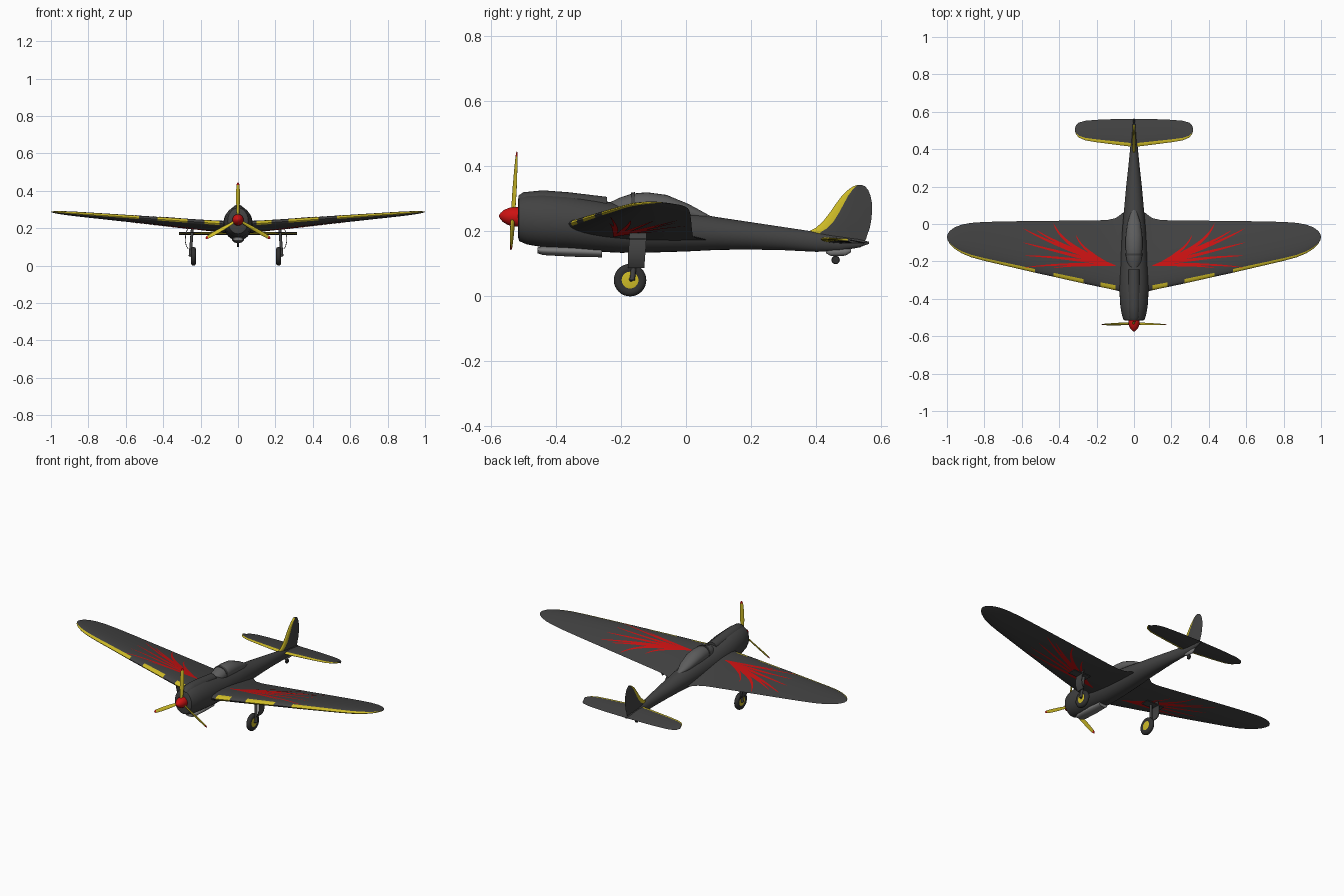
import bpy, bmesh
from math import sin, cos, pi, radians, sqrt
from mathutils import Matrix, Vector

if "Cube" in bpy.data.objects:
    bpy.data.objects.remove(bpy.data.objects["Cube"])


def mat(name, col):
    m = bpy.data.materials.new(name)
    m.diffuse_color = (*col, 1)
    m.use_nodes = True
    m.node_tree.nodes["Principled BSDF"].inputs["Base Color"].default_value = m.diffuse_color
    return m


DARK = mat("dark_grey", (0.055, 0.055, 0.055))
YELLOW = mat("yellow", (0.62, 0.5, 0.02))
RED = mat("red", (0.6, 0.006, 0.006))
GLASS = mat("canopy_grey", (0.11, 0.11, 0.11))
METAL = mat("metal_grey", (0.2, 0.2, 0.2))
TYRE = mat("tyre", (0.03, 0.03, 0.03))


def finish(name, bm, mats, mirror=False, angle=35):
    me = bpy.data.meshes.new(name)
    bm.to_mesh(me)
    bm.free()
    ob = bpy.data.objects.new(name, me)
    bpy.context.collection.objects.link(ob)
    for m in mats:
        me.materials.append(m)
    if mirror:
        ob.modifiers.new("mirror", 'MIRROR').use_clip = True
    bpy.ops.object.select_all(action='DESELECT')
    ob.select_set(True)
    bpy.context.view_layer.objects.active = ob
    bpy.ops.object.shade_smooth_by_angle(angle=radians(angle))
    return ob


def loft(name, rings, mats, pick=None, mirror=False, caps=(True, True), xf=None, angle=35):
    """Skin closed rings; pick(i, j) chooses the material slot."""
    bm = bmesh.new()
    vs = [[bm.verts.new(p) for p in r] for r in rings]
    n = len(rings[0])
    for i in range(len(vs) - 1):
        for j in range(n):
            k = (j + 1) % n
            f = bm.faces.new((vs[i][j], vs[i][k], vs[i + 1][k], vs[i + 1][j]))
            f.material_index = pick(i, j) if pick else 0
    for use, r in zip(caps, (vs[0], vs[-1])):
        if use:
            f = bm.faces.new(r)
            f.material_index = pick(0 if r is vs[0] else len(vs) - 2, 0) if pick else 0
    bmesh.ops.recalc_face_normals(bm, faces=bm.faces)
    if xf:
        bmesh.ops.transform(bm, matrix=xf, verts=bm.verts)
    return finish(name, bm, mats, mirror, angle)


def body(name, secs, m, n=24):
    """Elliptical sections (y, half width, top, bottom)."""
    rings = [[(w * sin(2 * pi * k / n), y, (t + b) / 2 + (t - b) / 2 * cos(2 * pi * k / n))
              for k in range(n)] for y, w, t, b in secs]
    return loft(name, rings, [m])


def lathe_x(name, prof, c, m, n=32):
    rings = [[(c[0] + x, c[1] + r * cos(2 * pi * k / n), c[2] + r * sin(2 * pi * k / n))
              for k in range(n)] for x, r in prof]
    return loft(name, rings, [m])


# Fuselage, upper cowl, canopy and chin scoop
body("fuselage", [(-.517, .045, .297, .185), (-.513, .055, .308, .17), (-.49, .064, .314, .16),
                  (-.44, .073, .316, .151), (-.36, .078, .31, .145), (-.28, .077, .298, .138),
                  (-.2, .073, .284, .134), (-.1, .067, .273, .135), (0, .06, .26, .138),
                  (.1, .051, .243, .143), (.2, .042, .228, .144), (.3, .031, .213, .142),
                  (.4, .021, .198, .137), (.47, .015, .187, .139), (.53, .009, .176, .15),
                  (.562, .003, .168, .161)], DARK, 32)
body("upper_cowl", [(-.515, .022, .31, .27), (-.5, .03, .32, .26), (-.44, .034, .326, .25),
                    (-.36, .034, .32, .25), (-.243, .03, .306, .25)], DARK)
body("canopy", [(-.245, .02, .284, .25), (-.2, .038, .305, .24), (-.165, .043, .316, .24),
                (-.12, .045, .32, .24), (-.06, .044, .312, .24), (.01, .034, .283, .235),
                (.075, .012, .247, .23)], GLASS)
body("windscreen_frame", [(-.169, .0445, .3185, .24), (-.157, .045, .3205, .24)], DARK)
body("chin_scoop", [(-.457, .026, .15, .133), (-.44, .03, .155, .127), (-.35, .032, .155, .122),
                    (-.258, .028, .15, .12)], METAL)


# Flying surfaces: stations (span, lead y, trail y)
def lerp(st, x, k):
    for a, b in zip(st, st[1:]):
        if x <= b[0]:
            return a[k] + (b[k] - a[k]) * (x - a[0]) / (b[0] - a[0])
    return st[-1][k]


def naca(u):
    return 5 * (.2969 * sqrt(u) - .126 * u - .3516 * u**2 + .2843 * u**3 - .1036 * u**4)


def foil(name, st, place, us, pick, mirror):
    keys = [(u, 1) for u in reversed(us)] + [(u, -1) for u in us[1:-1]]
    rings = [[place(s, a + (b - a) * u, u, side) for u, side in keys] for s, a, b in st]
    n = len(us) - 1

    def which(i, j):
        side = 1 if j < n else -1
        u = us[n - j] if side > 0 else us[j - n + 1]
        return 1 if pick((st[i][0] + st[i + 1][0]) / 2, u, side) else 0
    return loft(name, rings, [DARK, YELLOW], which, mirror, caps=(not mirror, True), angle=45)


WING = [(0, -.375, .066), (.06, -.367, .06), (.085, -.358, .04), (.1, -.354, .031), (.14, -.345, .022),
        (.18, -.337, .02), (.27, -.318, .019), (.43, -.282, .017), (.53, -.26, .016), (.68, -.225, .014),
        (.8, -.197, .011), (.87, -.178, .006), (.92, -.157, -.003), (.96, -.132, -.018),
        (.985, -.107, -.037), (.997, -.085, -.055), (1, -.072, -.068)]


def wing_pt(x, y, u, side, off=0.0):
    chord = lerp(WING, x, 2) - lerp(WING, x, 1)
    thick = min(.056 - .034 * x, .13 * chord)
    zl, zt = .218 + .07 * x, .168 + .118 * x
    return (x, y, zl + (zt - zl) * u + side * (thick * naca(u) + off))


U = [0, .012, .035, .07, .12, .18, .25, .33, .42, .52, .64, .76, .88, 1]
foil("wing", WING, wing_pt, U,
     lambda s, u, d: (.1 < s < .18 or .27 < s < .43 or s > .53) and u <= (.07 if d > 0 else .02), True)

TAIL = [(0, .412, .562), (.05, .418, .561), (.13, .428, .56), (.2, .437, .557), (.26, .447, .552),
        (.295, .462, .542), (.31, .48, .528), (.316, .497, .51)]
US = [0, .03, .08, .13, .22, .35, .5, .7, .85, 1]
foil("tailplane", TAIL,
     lambda s, y, u, d: (s, y, .176 - .012 * u + .001 * s + d * (.017 - .03 * s) * naca(u)), US,
     lambda s, u, d: u <= .13, True)

FIN = [(.15, .4, .535), (.175, .37, .553), (.197, .372, .56), (.21, .398, .565), (.23, .421, .569),
       (.26, .444, .572), (.285, .461, .572), (.31, .48, .567), (.327, .498, .56), (.338, .513, .551),
       (.343, .528, .54)]
foil("fin", FIN, lambda s, y, u, d: (d * (.02 - .04 * (s - .15)) * naca(u), y, s),
     [0, .03, .08, .15, .22, .35, .5, .7, .85, 1], lambda s, u, d: u <= .22 and s > .18, False)

# Feather markings painted above and below the wings
FEATHERS = [((.1, -.222), (.38, -.13), (.43, .003), .014), ((.1, -.222), (.37, -.13), (.52, -.035), .013),
            ((.1, -.222), (.42, -.12), (.59, -.025), .012), ((.1, -.222), (.4, -.15), (.59, -.1), .011),
            ((.1, -.222), (.38, -.175), (.58, -.17), .01), ((.1, -.222), (.36, -.205), (.58, -.232), .009),
            ((.1, -.222), (.3, -.215), (.43, -.235), .007), ((.15, -.2), (.28, -.14), (.31, -.06), .009)]
bm = bmesh.new()
for a, c, b, w in FEATHERS:
    a, c, b = Vector(a), Vector(c), Vector(b)
    for side in (1, -1):
        prev = None
        for i in range(17):
            t = i / 16
            p = a * (1 - t)**2 + c * 2 * t * (1 - t) + b * t * t
            d = ((c - a) * (1 - t) + (b - c) * t).normalized()
            hw = w * min(1, t * 2.5 + .1) * (1 - t)**.7 + .0006
            row = []
            for q in (p + Vector((d.y, -d.x)) * hw, p, p - Vector((d.y, -d.x)) * hw):
                le, te = lerp(WING, q.x, 1), lerp(WING, q.x, 2)
                row.append(bm.verts.new(wing_pt(q.x, q.y, (q.y - le) / (te - le), side, .0016)))
            if prev:
                for k in (0, 1):
                    f = (prev[k], row[k], row[k + 1], prev[k + 1])
                    bm.faces.new(f if side > 0 else f[::-1])
            prev = row
finish("wing_feathers", bm, [RED], True)

# Spinner and three-bladed propeller, slightly tilted
HUB = Matrix.Translation((0, -.532, .245)) @ Matrix.Rotation(-.06, 4, 'X')
loft("spinner", [[(r * cos(2 * pi * k / 24), y, r * sin(2 * pi * k / 24)) for k in range(24)]
                 for y, r in ((.018, .03), (0, .03), (-.015, .026), (-.03, .018), (-.039, .009), (-.043, .001))],
     [RED], xf=HUB)
BLADE = [(.015, .006, .005, 50), (.04, .009, .004, 42), (.09, .0115, .003, 32), (.15, .011, .002, 24),
         (.186, .009, .0015, 20), (.195, .006, .001, 20), (.2, .002, .0007, 20)]
for i in range(3):
    rings = []
    for r, w, t, tw in BLADE:
        tw = radians(tw)
        pts = [(w * cos(2 * pi * k / 10), t * sin(2 * pi * k / 10)) for k in range(10)]
        rings.append([(x * cos(tw) - y * sin(tw), x * sin(tw) + y * cos(tw), r) for x, y in pts])
    loft(f"propeller_blade_{i + 1}", rings, [YELLOW, RED], lambda a, j: int(a >= 4),
         xf=HUB @ Matrix.Rotation(2 * pi * i / 3, 4, 'Y'))


def box(name, lo, hi, m):
    rings = [[(lo[0], lo[1], z), (hi[0], lo[1], z), (hi[0], hi[1], z), (lo[0], hi[1], z)]
             for z in (lo[2], hi[2])]
    return loft(name, rings, [m])


def rod(name, a, b, r, m, n=12):
    d = (Vector(b) - Vector(a)).normalized()
    q = d.to_track_quat('Z', 'Y')
    return loft(name, [[Vector(p) + q @ Vector((r * cos(2 * pi * k / n), r * sin(2 * pi * k / n), 0))
                        for k in range(n)] for p in (a, b)], [m])


# Main landing gear
half = [(.009, .024), (.0135, .032), (.013, .041), (.009, .047), (.003, .05)]
for side, x, label in ((1, .217, "left"), (-1, -.238, "right")):
    c = (x, -.172, .05)
    lathe_x(label + "_tyre", [(-a, r) for a, r in half] + half[::-1], c, TYRE)
    lathe_x(label + "_wheel_hub", [(-.011, .02), (-.01, .026), (.01, .026), (.011, .02)], c, YELLOW)
    rod(label + "_axle", (x, -.172, .05), (x + side * .018, -.165, .055), .007, DARK)
    rod(label + "_strut", (x + side * .018, -.165, .05), (x + side * .006, -.15, .2), .008, DARK)
    # Curved leg cover and hinge panel
    rings = []
    for z, dx, y0, y1 in ((.088, .026, -.178, -.128), (.105, .036, -.178, -.127), (.13, .042, -.178, -.125),
                          (.155, .041, -.176, -.123), (.175, .037, -.175, -.122), (.195, .03, -.174, -.121)):
        a, b = x + side * dx, x + side * (dx + .004)
        rings.append([(a, y0, z), (b, y0, z), (b, y1, z), (a, y1, z)])
    loft(label + "_leg_cover", rings, [DARK])
    xs = sorted((side * .2, side * .315))
    box(label + "_hinge_panel", (xs[0], -.174, .174), (xs[1], -.125, .179), DARK)

# Tail wheel with its fairing
body("tail_wheel_fairing", [(.43, .006, .145, .133), (.445, .009, .15, .124), (.49, .009, .15, .125),
                            (.508, .004, .15, .136)], METAL, 12)
lathe_x("tail_wheel", [(-.005, .006), (-.005, .011), (-.003, .013), (.003, .013), (.005, .011), (.005, .006)],
        (0, .46, .112), TYRE, 20)
